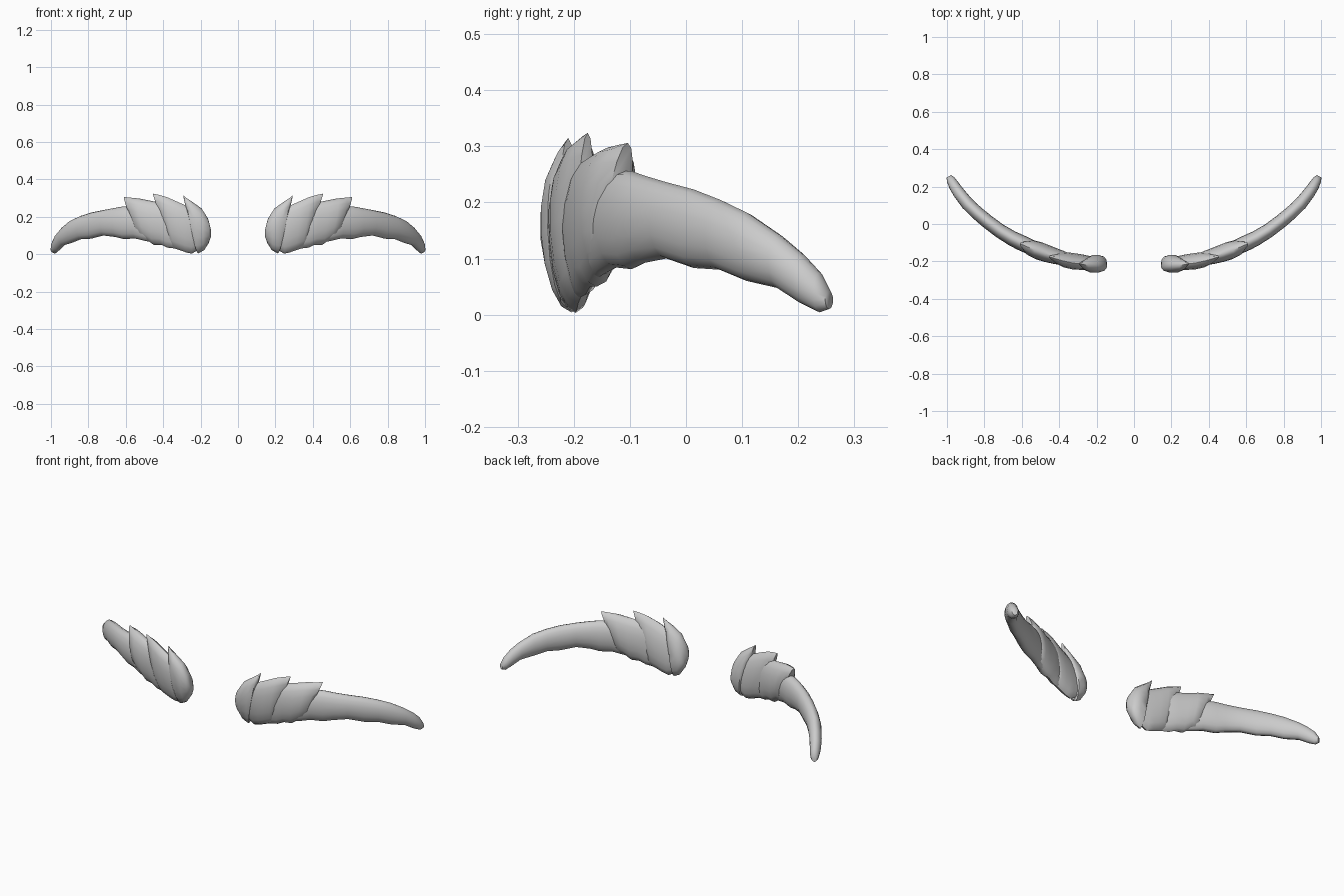
import bpy, bmesh, math
from mathutils import Vector

if "Cube" in bpy.data.objects:
    bpy.data.objects.remove(bpy.data.objects["Cube"])

grey = bpy.data.materials.new("soft grey")
grey.use_nodes = True
tone = (0.6, 0.6, 0.6, 1)
grey.diffuse_color = tone
grey.node_tree.nodes["Principled BSDF"].inputs["Base Color"].default_value = tone

SIDES = 16


def loft(name, stations, side, slant=0.0, tilt=0.0):
    """Sweep oval sections; each station is x, y, low z, high z, half thickness.
    Slant draws the lower part of the outer end back; tilt leans the top forward."""
    bm = bmesh.new()
    rings = []
    last = len(stations) - 1
    for i, (x, y, lo, hi, half) in enumerate(stations):
        a, b = stations[max(i - 1, 0)], stations[min(i + 1, last)]
        along = Vector((b[0] - a[0], b[1] - a[1])).normalized()
        ring = []
        for k in range(SIDES):
            t = 2 * math.pi * k / SIDES
            off = half * math.sin(t)
            up = math.cos(t)
            back = slant * (i / last) ** 2 * (1 - up) / 2
            px = x - along.y * off - along.x * back
            py = y + along.x * off - along.y * back - tilt * up
            pz = (lo + hi) / 2 + (hi - lo) / 2 * up
            ring.append(bm.verts.new((side * px, py, pz)))
        rings.append(ring)
    for r, s in zip(rings, rings[1:]):
        for k in range(SIDES):
            n = (k + 1) % SIDES
            bm.faces.new((r[k], r[n], s[n], s[k]))
    bm.faces.new(rings[0])
    bm.faces.new(rings[-1])
    bmesh.ops.recalc_face_normals(bm, faces=bm.faces)
    mesh = bpy.data.meshes.new(name)
    bm.to_mesh(mesh)
    bm.free()
    mesh.materials.append(grey)
    obj = bpy.data.objects.new(name, mesh)
    bpy.context.collection.objects.link(obj)
    bpy.ops.object.select_all(action="DESELECT")
    obj.select_set(True)
    bpy.context.view_layer.objects.active = obj
    bpy.ops.object.shade_smooth_by_angle(angle=math.radians(50))


# Rounded tuft nearest the middle
inner = [(.146, -.21, .09, .135, .018), (.16, -.212, .06, .19, .036),
         (.195, -.213, .022, .245, .046), (.245, -.211, .004, .28, .046),
         (.275, -.206, .010, .30, .035), (.293, -.20, .02, .315, .016)]
# Second tuft, with a tip leaning outward
middle = [(.20, -.208, .03, .21, .025), (.25, -.207, .003, .245, .037),
          (.29, -.203, .010, .265, .041), (.33, -.198, .02, .283, .043),
          (.38, -.187, .03, .305, .042), (.425, -.174, .045, .318, .033),
          (.455, -.165, .055, .324, .014)]
# Third tuft, ending in a square step
outer = [(.33, -.195, .03, .24, .025), (.38, -.183, .035, .264, .038),
         (.42, -.172, .05, .276, .042), (.475, -.155, .05, .287, .046),
         (.53, -.135, .078, .298, .048), (.58, -.114, .082, .303, .043),
         (.61, -.10, .08, .306, .022)]
# Long tapering tail
tail = [(.44, -.165, .06, .23, .025), (.50, -.147, .072, .245, .036),
        (.55, -.125, .084, .256, .041),
        (.61, -.097, .081, .256, .042), (.655, -.075, .092, .248, .04),
        (.72, -.035, .10, .236, .038), (.785, .014, .083, .223, .037),
        (.84, .06, .08, .205, .036), (.89, .108, .06, .182, .035),
        (.935, .165, .047, .143, .032), (.962, .205, .02, .11, .029),
        (.98, .238, .004, .075, .023), (.99, .255, .01, .042, .014)]

for label, side in (("left", 1), ("right", -1)):
    loft(label + "_inner_tuft", inner, side, slant=0.09, tilt=0.01)
    loft(label + "_middle_tuft", middle, side, slant=0.1, tilt=0.01)
    loft(label + "_outer_tuft", outer, side, slant=0.1, tilt=0.004)
    loft(label + "_tail", tail, side)
